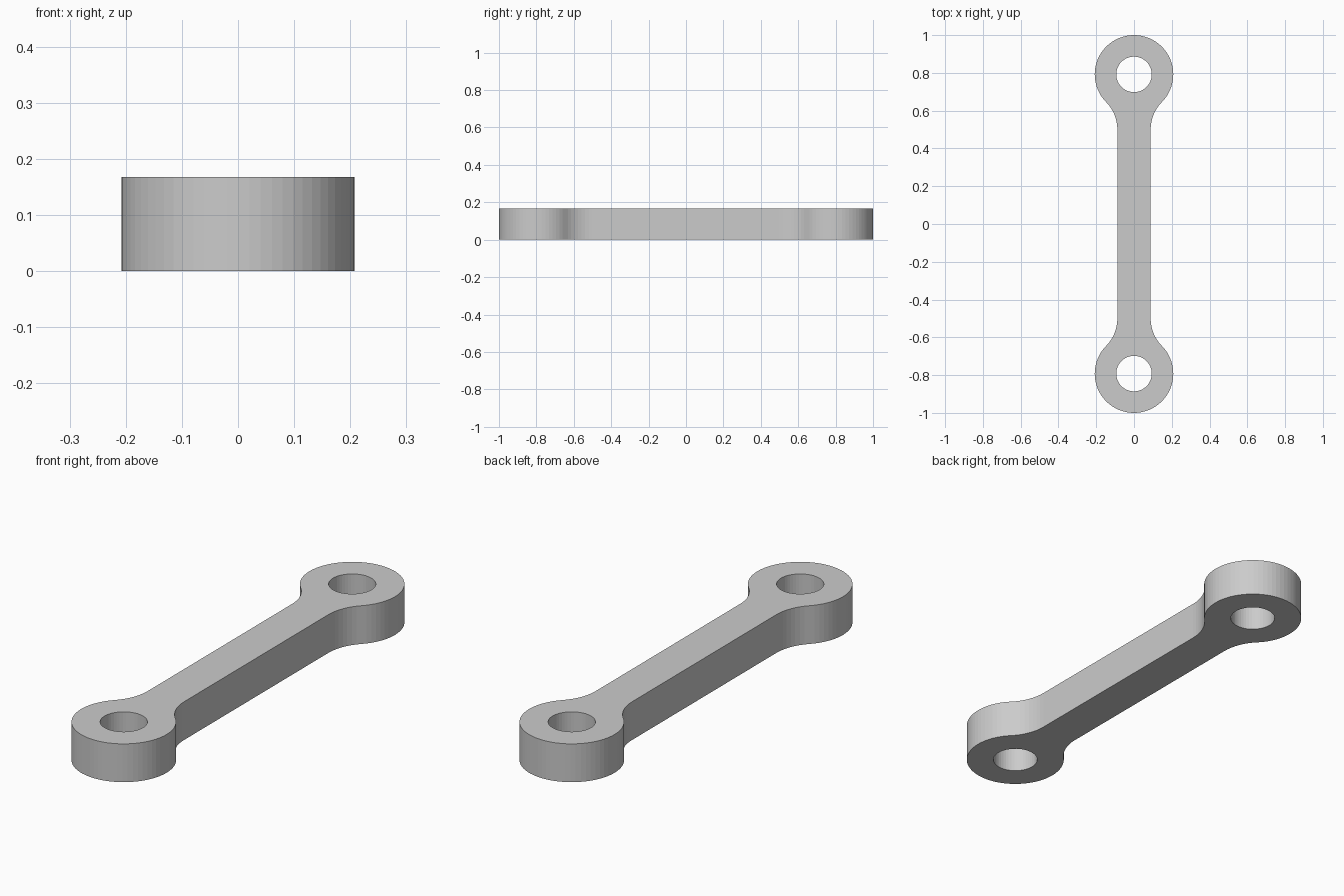
import bpy
import bmesh
from math import sin, cos, pi, sqrt, atan2

EYE_Y, EYE_R, HOLE_R = 0.792, 0.208, 0.094
HALF_WIDTH, FILLET_R, THICKNESS = 0.088, 0.208, 0.168

cube = bpy.data.objects.get("Cube")
if cube:
    bpy.data.objects.remove(cube, do_unlink=True)


def arc(cx, cy, r, start, end, steps):
    angles = [start + (end - start) * i / steps for i in range(steps + 1)]
    return [(cx + r * cos(a), cy + r * sin(a)) for a in angles]


# Outline of one end: fillet, rounded eye, mirrored fillet
fx = HALF_WIDTH + FILLET_R
fy = EYE_Y - sqrt((EYE_R + FILLET_R) ** 2 - fx ** 2)
tangent = atan2(fy - EYE_Y, fx)
fillet = arc(fx, fy, FILLET_R, pi, pi + tangent, 8)
eye = arc(0, EYE_Y, EYE_R, tangent, pi - tangent, 48)
end = fillet + eye[1:-1] + [(-x, y) for x, y in reversed(fillet)]

# The other end is the same outline turned half way round
outline = end + [(-x, -y) for x, y in end]
holes = [arc(0, s * EYE_Y, HOLE_R, 0, 2 * pi, 48)[:-1] for s in (1, -1)]

# Fill the flat plate around the holes, then extrude it
bm = bmesh.new()
edges = []
for loop in [outline] + holes:
    verts = [bm.verts.new((x, y, 0)) for x, y in loop]
    edges += [bm.edges.new((v, verts[i - 1])) for i, v in enumerate(verts)]
bmesh.ops.triangle_fill(bm, edges=edges, use_beauty=True)
extruded = bmesh.ops.extrude_face_region(bm, geom=bm.faces[:], use_keep_orig=True)
top = [g for g in extruded["geom"] if isinstance(g, bmesh.types.BMVert)]
bmesh.ops.translate(bm, verts=top, vec=(0, 0, THICKNESS))
bmesh.ops.recalc_face_normals(bm, faces=bm.faces[:])

mesh = bpy.data.meshes.new("link_bar")
bm.to_mesh(mesh)
bm.free()
link_bar = bpy.data.objects.new("link_bar", mesh)
bpy.context.collection.objects.link(link_bar)

# Plain grey
grey = bpy.data.materials.new("light grey")
grey.use_nodes = True
grey.diffuse_color = (0.6, 0.6, 0.6, 1)
grey.node_tree.nodes["Principled BSDF"].inputs["Base Color"].default_value = grey.diffuse_color
mesh.materials.append(grey)
